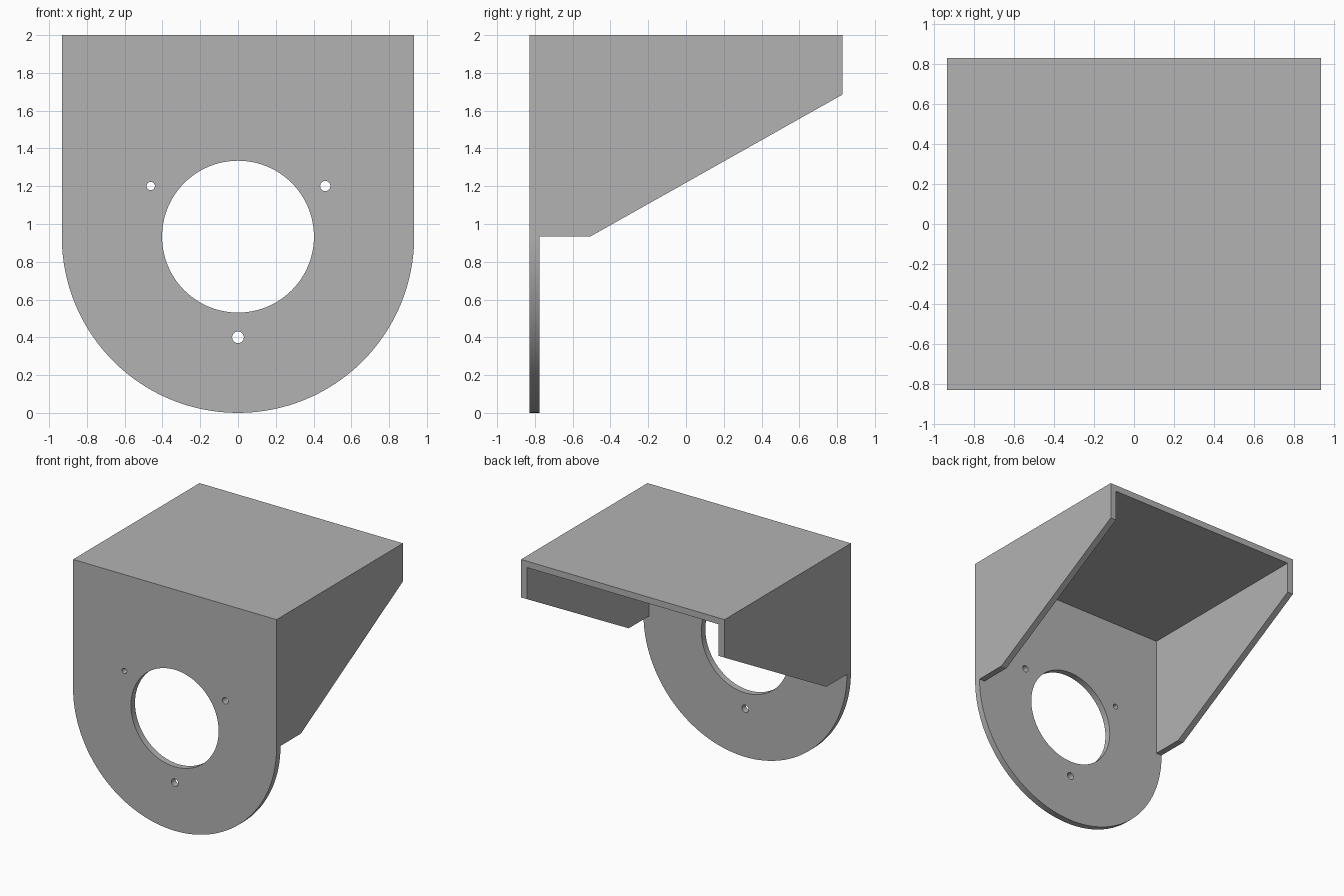
import bpy
import bmesh
import math
from mathutils import Vector

if "Cube" in bpy.data.objects:
    bpy.data.objects.remove(bpy.data.objects["Cube"], do_unlink=True)

HALF_W, HALF_D, HEIGHT = 0.933, 0.828, 2.0
WALL = 0.053
AXIS_Z = HALF_W                 # centre of the rounded end and the bore
INNER_Y = -HALF_D + WALL
INNER_X = HALF_W - WALL

grey = bpy.data.materials.new("plain_grey")
grey.use_nodes = True
grey.diffuse_color = (0.45, 0.45, 0.45, 1)
grey.node_tree.nodes["Principled BSDF"].inputs["Base Color"].default_value = grey.diffuse_color


def prism(name, points, direction):
    """Extrude a flat outline along a direction into a closed solid."""
    bm = bmesh.new()
    face = bm.faces.new([bm.verts.new(p) for p in points])
    out = bmesh.ops.extrude_face_region(bm, geom=[face])
    moved = [v for v in out["geom"] if isinstance(v, bmesh.types.BMVert)]
    bmesh.ops.translate(bm, verts=moved, vec=Vector(direction))
    bmesh.ops.recalc_face_normals(bm, faces=bm.faces)
    mesh = bpy.data.meshes.new(name)
    bm.to_mesh(mesh)
    bm.free()
    mesh.materials.append(grey)
    obj = bpy.data.objects.new(name, mesh)
    bpy.context.collection.objects.link(obj)
    return obj


def arc(x, z, radius, y, start, end, steps):
    """Points of an arc in an upright plane facing the front."""
    angles = [start + (end - start) * i / steps for i in range(steps + 1)]
    return [(x + radius * math.cos(a), y, z + radius * math.sin(a)) for a in angles]


def activate(obj):
    bpy.ops.object.select_all(action="DESELECT")
    obj.select_set(True)
    bpy.context.view_layer.objects.active = obj


# Front plate: square top, semicircular bottom
outline = [(HALF_W, -HALF_D, HEIGHT), (-HALF_W, -HALF_D, HEIGHT)]
outline += arc(0, AXIS_Z, HALF_W, -HALF_D, math.pi, 2 * math.pi, 64)
plate = prism("front_plate", outline, (0, WALL, 0))

# Bore and three screw holes
holes = [(0, AXIS_Z, 0.402, 96), (-0.462, 1.201, 0.022, 24),
         (0.462, 1.201, 0.027, 24), (0, 0.4, 0.031, 24)]
for x, z, radius, steps in holes:
    ring = arc(x, z, radius, -HALF_D - 0.1, 0, 2 * math.pi, steps)[:-1]
    cutter = prism("hole_cutter", ring, (0, WALL + 0.2, 0))
    cutter.hide_render = True
    cut = plate.modifiers.new("hole", "BOOLEAN")
    cut.operation, cut.solver, cut.object = "DIFFERENCE", "EXACT", cutter
    activate(plate)
    bpy.ops.object.modifier_apply(modifier=cut.name)
    bpy.data.objects.remove(cutter, do_unlink=True)

activate(plate)
bpy.ops.object.shade_smooth_by_angle(angle=math.radians(30))

# Top panel between the two sides
prism("top_panel",
      [(-INNER_X, INNER_Y, HEIGHT), (INNER_X, INNER_Y, HEIGHT),
       (INNER_X, HALF_D, HEIGHT), (-INNER_X, HALF_D, HEIGHT)], (0, 0, -WALL))

# Tapered side walls
profile = [(INNER_Y, HEIGHT), (HALF_D, HEIGHT), (HALF_D, 1.685),
           (-0.508, AXIS_Z), (INNER_Y, AXIS_Z)]
for side, sign in (("left", 1), ("right", -1)):
    prism(side + "_side_wall", [(sign * HALF_W, y, z) for y, z in profile],
          (-sign * WALL, 0, 0))
